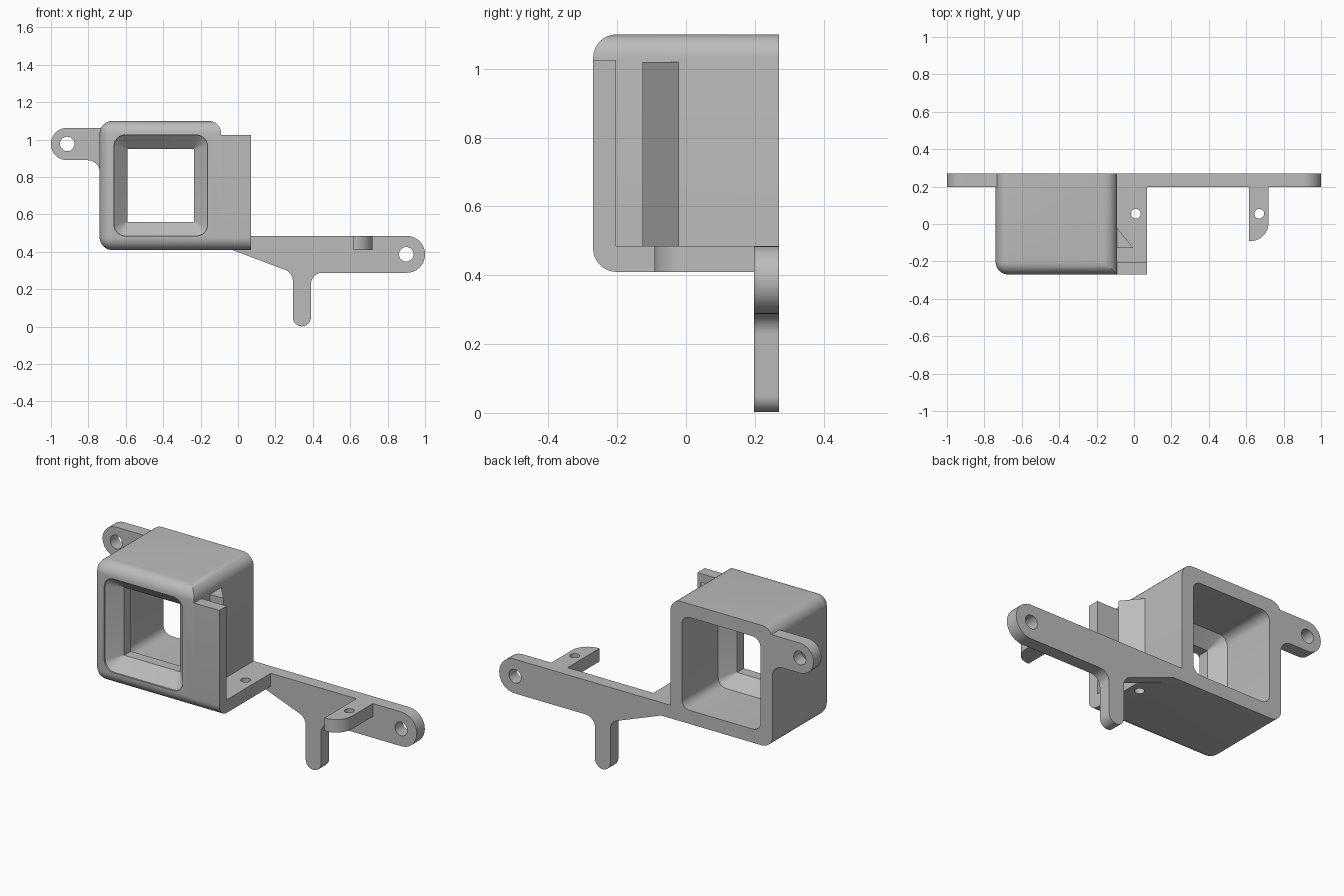
import bpy, bmesh, math
from mathutils import Vector

if "Cube" in bpy.data.objects:
    bpy.data.objects.remove(bpy.data.objects["Cube"], do_unlink=True)

grey = bpy.data.materials.new("plain grey")
grey.use_nodes = True
grey.diffuse_color = (0.5, 0.5, 0.5, 1)
grey.node_tree.nodes["Principled BSDF"].inputs["Base Color"].default_value = (0.5, 0.5, 0.5, 1)


def rounded(corners, steps=10):
    """Outline from (u, v, radius) corners, each filleted."""
    out = []
    for i, c in enumerate(corners):
        p = Vector(c[:2])
        r = c[2] if len(c) > 2 else 0
        if not r:
            out.append(p)
            continue
        a = (Vector(corners[i - 1][:2]) - p).normalized()
        b = (Vector(corners[(i + 1) % len(corners)][:2]) - p).normalized()
        half = a.angle(b) / 2
        centre = p + (a + b).normalized() * r / math.sin(half)
        start = p + a * r / math.tan(half) - centre
        end = p + b * r / math.tan(half) - centre
        a0 = math.atan2(start.y, start.x)
        turn = math.atan2(end.y, end.x) - a0
        turn = (turn + math.pi) % (2 * math.pi) - math.pi
        for k in range(steps + 1):
            t = a0 + turn * k / steps
            out.append(centre + r * Vector((math.cos(t), math.sin(t))))
    return [p for i, p in enumerate(out) if (p - out[i - 1]).length > 1e-4]


def finish(name, bm):
    bmesh.ops.recalc_face_normals(bm, faces=bm.faces)
    mesh = bpy.data.meshes.new(name)
    bm.to_mesh(mesh)
    bm.free()
    mesh.materials.append(grey)
    ob = bpy.data.objects.new(name, mesh)
    bpy.context.collection.objects.link(ob)
    return ob


AXES = {"x": lambda u, v, d: (d, u, v),
        "y": lambda u, v, d: (u, d, v),
        "z": lambda u, v, d: (u, v, d)}


def loft(name, axis, sections):
    """Capped skin through (outline, depth) sections with equal point counts."""
    bm = bmesh.new()
    rings = [[bm.verts.new(AXES[axis](p.x, p.y, d)) for p in pts] for pts, d in sections]
    for r, s in zip(rings, rings[1:]):
        n = len(r)
        for i in range(n):
            bm.faces.new((r[i], r[(i + 1) % n], s[(i + 1) % n], s[i]))
    bm.faces.new(rings[0])
    bm.faces.new(rings[-1])
    return finish(name, bm)


def plate(name, axis, corners, lo, hi):
    pts = rounded(corners)
    return loft(name, axis, [(pts, lo), (pts, hi)])


def cut(ob, cutter):
    mod = ob.modifiers.new("cut", "BOOLEAN")
    mod.operation, mod.solver, mod.object = "DIFFERENCE", "EXACT", cutter
    bpy.context.view_layer.objects.active = ob
    bpy.ops.object.modifier_apply(modifier=mod.name)
    bpy.data.objects.remove(cutter, do_unlink=True)


def drill(ob, axis, u, v, r, lo, hi):
    pts = [Vector((u + r * math.cos(k * math.tau / 32), v + r * math.sin(k * math.tau / 32)))
           for k in range(32)]
    cut(ob, loft("drill", axis, [(pts, lo), (pts, hi)]))


# Housing: block with rounded front and long edges
X0, X1, Z0, Z1, Y = -0.74, -0.09, 0.41, 1.10, 0.27
bm = bmesh.new()
bmesh.ops.create_cube(bm, size=1)
for v in bm.verts:
    v.co = ((X0 + X1) / 2 + v.co.x * (X1 - X0), v.co.y * 2 * Y, (Z0 + Z1) / 2 + v.co.z * (Z1 - Z0))
soft = []
for e in bm.edges:
    m = (e.verts[0].co + e.verts[1].co) / 2
    along_depth = abs(m.y) < 0.01
    right_side = m.x > X1 - 0.01
    if along_depth and not (right_side and m.z < 0.5):
        soft.append(e)
    elif m.y < -0.2 and not right_side:
        soft.append(e)
bmesh.ops.bevel(bm, geom=soft, offset=0.068, segments=8, profile=0.5, affect="EDGES")
housing = finish("housing", bm)


# Through opening: funnel, narrow throat, flare, rear cavity
def opening(w, h, r):
    cx, cz = -0.413, 0.755
    return rounded([(cx - w, cz - h, r), (cx + w, cz - h, r), (cx + w, cz + h, r), (cx - w, cz + h, r)], 6)


mouth, throat, cavity = opening(.25, .27, .06), opening(.178, .195, .003), opening(.25, .267, .05)
cut(housing, loft("opening_cutter", "y", [
    (mouth, -0.3), (mouth, -0.26), (throat, -0.19), (throat, -0.13), (cavity, -0.06), (cavity, 0.3)]))

# Side shelf with front flange
shelf = plate("side_shelf_and_flange", "x", [
    (-Y, Z0, 0.068), (Y, Z0), (Y, 0.485), (-0.203, 0.485), (-0.203, 1.025), (-Y, 1.025)], -0.12, 0.07)
drill(shelf, "z", 0.01, 0.055, 0.026, 0.3, 0.6)

# Wedge behind the flange slot
plate("slot_wedge", "z", [(-0.12, -0.127), (-0.004, -0.127), (-0.09, -0.022), (-0.12, -0.022)], 0.47, 1.02)

# Rear arm with hanging leg
arm = plate("rear_arm", "y", [
    (-0.1, 0.485), (-0.1, Z0), (-0.03, Z0), (0.293, 0.288, 0.06), (0.293, 0.002, 0.048),
    (0.39, 0.002, 0.048), (0.39, 0.288, 0.06), (1, 0.288, 0.098), (1, 0.485, 0.098)], 0.197, Y)
drill(arm, "y", 0.9, 0.387, 0.039, 0.1, 0.4)

# Forward tab on the arm
tab = plate("arm_tab", "z", [(0.615, 0.22), (0.615, -0.092), (0.72, -0.092, 0.1), (0.72, 0.22)], Z0, 0.485)
drill(tab, "z", 0.67, 0.055, 0.026, 0.3, 0.6)

# Mounting ear on the other side
ear = plate("mounting_ear", "y", [
    (-0.7, 1.063), (-1, 1.063, 0.086), (-1, 0.89, 0.086), (-0.738, 0.89, 0.065),
    (-0.738, 0.8), (-0.7, 0.8)], 0.197, Y)
drill(ear, "y", -0.913, 0.977, 0.039, 0.1, 0.4)

# Smooth rounded faces, keep hard edges
for ob in bpy.context.scene.objects:
    if ob.type == "MESH":
        bpy.ops.object.select_all(action="DESELECT")
        ob.select_set(True)
        bpy.context.view_layer.objects.active = ob
        bpy.ops.object.shade_smooth_by_angle(angle=math.radians(30))
